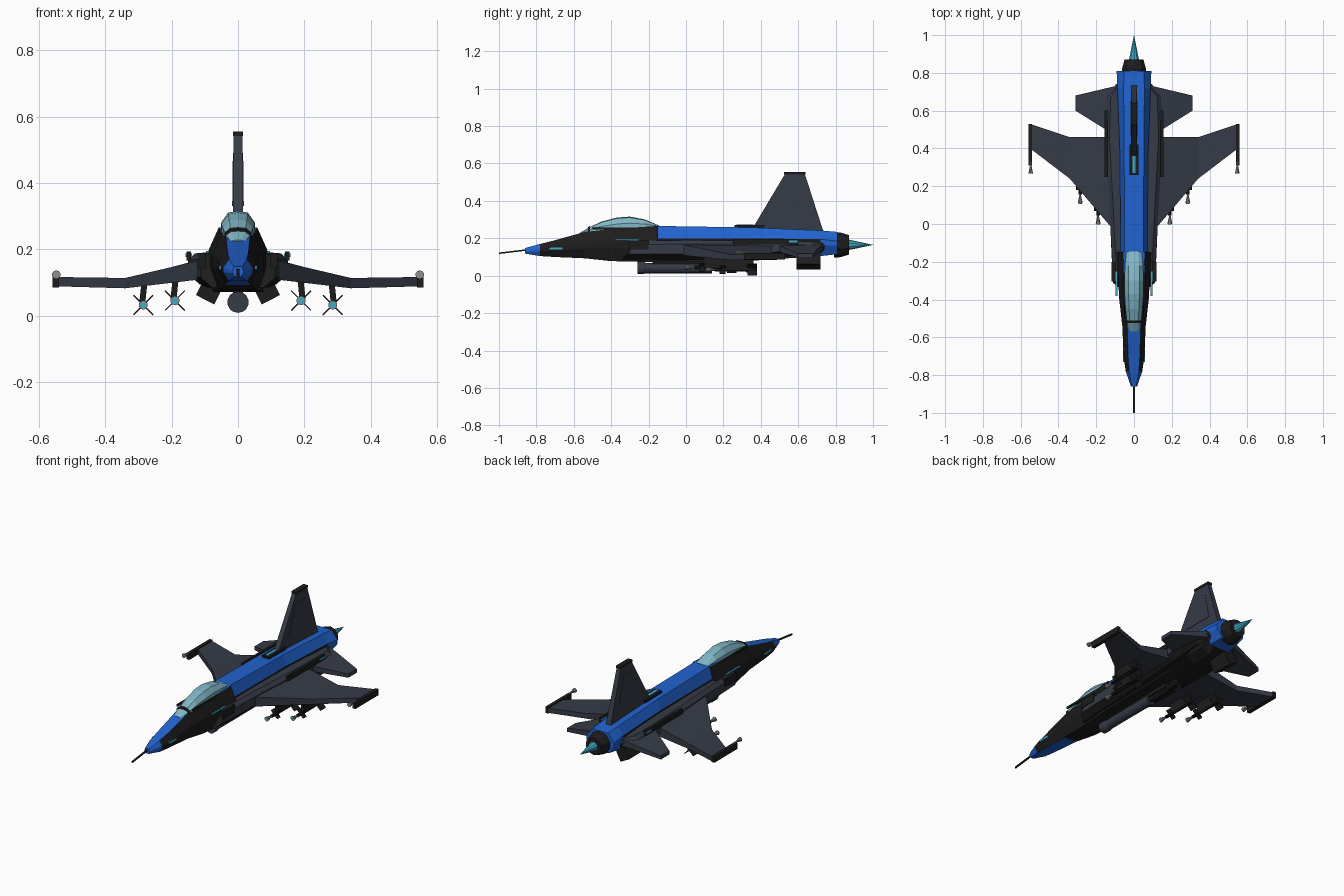
import bpy, bmesh, math
from mathutils import Vector

if "Cube" in bpy.data.objects:
    bpy.data.objects.remove(bpy.data.objects["Cube"])


def mat(name, r, g, b):
    m = bpy.data.materials.new(name)
    m.diffuse_color = (r, g, b, 1)
    m.use_nodes = True
    m.node_tree.nodes["Principled BSDF"].inputs["Base Color"].default_value = m.diffuse_color
    return m


BLUE = mat("blue paint", 0.015, 0.125, 0.63)
GREY = mat("slate grey", 0.036, 0.043, 0.062)
BLACK = mat("soft black", 0.012, 0.012, 0.012)
GLASS = mat("canopy glass", 0.22, 0.47, 0.57)
TEAL = mat("teal glow", 0.05, 0.40, 0.56)
STEEL = mat("light steel", 0.27, 0.27, 0.28)


def loft(name, rings, mats, mirror=False, rule=None):
    """Skin a list of equal-length point rings, with capped ends."""
    bm = bmesh.new()
    rows = [[bm.verts.new(p) for p in ring] for ring in rings]
    n = len(rows[0])
    for a, b in zip(rows, rows[1:]):
        for i in range(n):
            j = (i + 1) % n
            bm.faces.new((a[i], a[j], b[j], b[i]))
    bm.faces.new(rows[0])
    bm.faces.new(rows[-1])
    bmesh.ops.recalc_face_normals(bm, faces=bm.faces)
    bm.normal_update()
    if rule:
        for f in bm.faces:
            f.material_index = rule(f.calc_center_median(), f.normal)
    me = bpy.data.meshes.new(name)
    bm.to_mesh(me)
    bm.free()
    for m in (mats if isinstance(mats, list) else [mats]):
        me.materials.append(m)
    ob = bpy.data.objects.new(name, me)
    bpy.context.collection.objects.link(ob)
    if mirror:
        ob.modifiers.new("Mirror", 'MIRROR')
    return ob


def turned(name, x, z, profile, m, n=10, mirror=False):
    """Round part along y from (y, radius) pairs."""
    rings = []
    for y, r in profile:
        rings.append([(x + r * math.cos(2 * math.pi * (i + .5) / n), y,
                       z + r * math.sin(2 * math.pi * (i + .5) / n)) for i in range(n)])
    return loft(name, rings, m, mirror)


def bar(name, x, z, w, h, y0, y1, m, mirror=False, angle=0.0, y0_low=None):
    """Box along y, turned about y by angle; y0_low slants its front."""
    c, s = math.cos(angle), math.sin(angle)
    pts = [(-w / 2, -h / 2), (w / 2, -h / 2), (w / 2, h / 2), (-w / 2, h / 2)]

    def ring(y, low):
        return [(x + a * c - b * s, low if b < 0 else y, z + a * s + b * c) for a, b in pts]
    return loft(name, [ring(y0, y0 if y0_low is None else y0_low), ring(y1, y1)], m, mirror)


def surface(name, sections, m):
    """Mirrored wing panel from (x, leading y, trailing y, bottom z, top z)."""
    return loft(name, [[(x, a, lo), (x, b, lo), (x, b, hi), (x, a, hi)]
                       for x, a, b, lo, hi in sections], m, True)


# Fuselage: y, top half width, top z, shoulder width, shoulder z, bottom width, bottom z
hull = [(-.86, .012, .148, .016, .135, .010, .118),
        (-.78, .026, .170, .044, .145, .028, .105),
        (-.70, .031, .190, .055, .155, .034, .100),
        (-.54, .036, .234, .062, .175, .040, .093),
        (-.40, .050, .250, .078, .180, .055, .078),
        (-.15, .058, .266, .092, .190, .075, .072),
        (-.149, .050, .266, .071, .200, .075, .072),
        (.35, .052, .258, .074, .200, .075, .080),
        (.72, .055, .242, .088, .195, .065, .105),
        (.81, .052, .234, .092, .185, .055, .115)]
rings = []
for y, wt, zt, wm, zm, wb, zb in hull:
    zl = zm - (zm - zb) * .35
    half = [(wt, zt), (wm, zm), (wm, zl), (wb, zb)]
    rings.append([(x, y, z) for x, z in half] + [(-x, y, z) for x, z in half[::-1]])


def hull_paint(c, n):
    if c.y < -.79 or c.y > .72:
        return 0
    if c.y < -.15:
        if n.z > .8 or (n.z < -.8 and c.y < -.55):
            return 0
        return 1
    return 0 if n.z > .1 else 1


loft("fuselage", rings, [BLUE, BLACK], rule=hull_paint)

# Canopy glass and its windshield frame
cano = [(-.57, .022, .222, .228), (-.52, .037, .235, .258), (-.45, .045, .242, .290),
        (-.37, .050, .248, .311), (-.30, .051, .252, .316), (-.22, .048, .256, .301),
        (-.145, .040, .260, .269)]


def cano_ring(y, w, z0, z1):
    h = z1 - z0
    half = [(w, z0 - .01), (w, z0 + h * .45), (w * .58, z0 + h * .92)]
    return [(x, y, z) for x, z in half] + [(0, y, z1)] + [(-x, y, z) for x, z in half[::-1]]


loft("canopy", [cano_ring(*c) for c in cano], GLASS)
loft("canopy_frame", [cano_ring(-.525, .039, .235, .260), cano_ring(-.512, .041, .236, .267)], BLACK)
bar("canopy_sill", .053, .253, .008, .012, -.50, -.15, BLACK, True)

# Nose probe
loft("nose_probe", [[(.004 * a, y, z + .004 * b) for a, b in ((-1, -1), (1, -1), (1, 1), (-1, 1))]
                    for y, z in ((-1, .12), (-.85, .138))], BLACK)

# Side intake ducts running back to the tail
ducts = []
for y, xo, z0, z1 in [(-.28, .112, .085, .186), (0, .126, .085, .190), (.46, .150, .095, .188),
                      (.67, .143, .115, .182), (.74, .095, .125, .178)]:
    front = -.06 if y < -.2 else 0
    ducts.append([(.05, y, z1), (xo - .02, y, z1), (xo, y, z1 - .02), (xo, y + front / 2, z0 + .03),
                  (xo - .035, y + front, z0), (.05, y + front, z0)])
loft("intake_duct", ducts, [GREY, BLACK], True,
     lambda c, n: 1 if n.y < -.5 or n.z < -.5 else 0)
bar("intake_lip", .108, .165, .022, .048, -.305, -.20, BLACK, True)
bar("intake_glow", .092, .192, .010, .006, -.38, -.25, TEAL, True)
bar("duct_rail", .148, .180, .014, .028, .25, .60, BLACK, True)
bar("duct_light", .148, .182, .020, .010, .55, .60, TEAL, True)
bar("nose_light", .052, .146, .010, .012, -.73, -.66, TEAL, True)

# Wings with wing tip rails
surface("wing", [(.11, -.03, .46, .110, .168), (.34, .24, .46, .083, .114),
                 (.55, .40, .53, .089, .117)], GREY)
bar("wing_tip_rail", .549, .104, .020, .036, .31, .53, BLACK, True)
turned("wing_tip_pod", .547, .124, [(.268, .013), (.31, .004), (.33, .004)], STEEL, 10, True)

# Tailplanes
surface("tailplane", [(.08, .45, .735, .138, .176), (.15, .50, .718, .128, .160),
                      (.31, .60, .68, .096, .118)], GREY)

# Tail fin with panels, cap and spine box
loft("tail_fin", [[(-t, a, z), (t, a, z), (t, b, z), (-t, b, z)]
                  for t, a, b, z in ((.016, .345, .735, .235), (.013, .53, .635, .545))], GREY)
loft("fin_panel", [[(-t, a, z), (t, a, z), (t, b, z), (-t, b, z)]
                   for t, a, b, z in ((.0175, .46, .65, .33), (.0155, .52, .615, .49))], GREY)
bar("fin_cap", 0, .548, .030, .014, .525, .64, BLACK)
bar("spine_box", 0, .264, .048, .014, .26, .42, BLACK)
bar("spine_light", 0, .270, .016, .008, .27, .36, TEAL)

# Ventral fins
bar("ventral_fin", .082, .082, .062, .075, .59, .72, BLACK, True, math.radians(27))

# Exhaust nozzle and flame
turned("nozzle", 0, .165, [(.79, .068), (.825, .066), (.872, .052)], BLACK, 10)
turned("flame", 0, .165, [(.86, .030), (1.0, .0005)], TEAL, 10)

# Belly tank and its mount
turned("belly_tank", 0, .041, [(-.26, .032), (-.225, .032), (-.215, .028), (.14, .028)], GREY, 14)
turned("tank_tail", 0, .041, [(.13, .017), (.36, .017)], BLACK, 8)
bar("tank_fin", 0, .041, .006, .064, .32, .38, BLACK, angle=math.pi / 4)
bar("tank_fin_cross", 0, .041, .064, .006, .32, .38, BLACK, angle=math.pi / 4)
bar("tank_mount", 0, .075, .03, .04, -.18, .28, BLACK)

# Wing missiles on pylons
for tag, x, z, y, top in (("inner", .19, .046, 0, .135), ("outer", .285, .0325, .11, .105)):
    turned(tag + "_missile_nose", x, z, [(y, .014), (y + .045, .004), (y + .05, .004)], STEEL, 10, True)
    turned(tag + "_missile_lens", x, z, [(y - .003, .010), (y + .001, .010)], TEAL, 10, True)
    turned(tag + "_missile_body", x, z, [(y + .045, .010), (y + .27, .010)], BLACK, 8, True)
    for k, (y0, y1, span) in enumerate(((y + .07, y + .10, .06), (y + .22, y + .27, .084))):
        for d in (1, -1):
            bar(f"{tag}_missile_fin_{k}_{'a' if d > 0 else 'b'}", x, z, span, .004,
                y0, y1, BLACK, True, d * math.pi / 4, )
    bar(tag + "_pylon", x, (z + top) / 2, .018, top - z, y + .09, y + .25, BLACK, True, math.radians(6))
